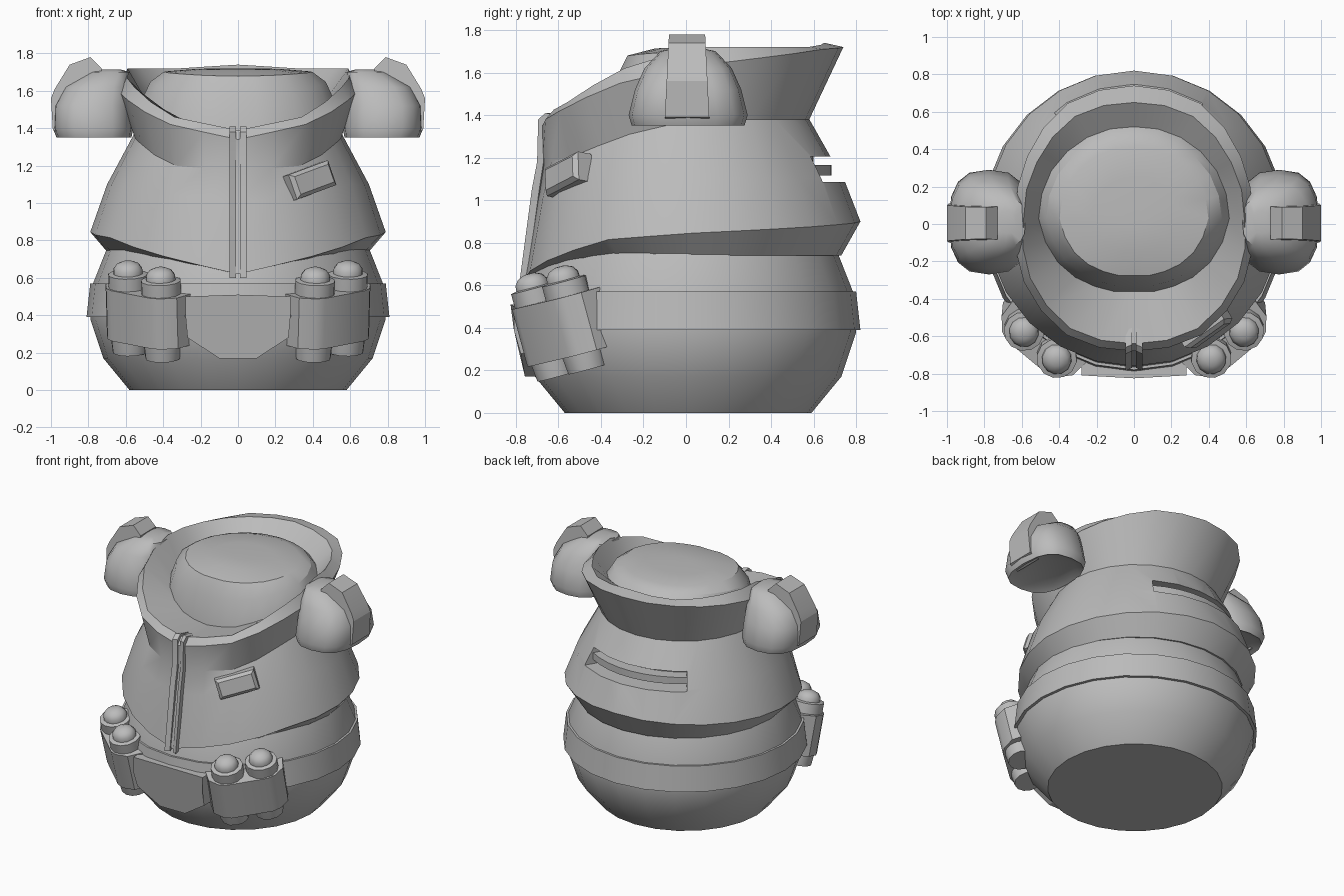
import bpy, bmesh
from math import sin, cos, pi, radians
from mathutils import Vector, Matrix

if "Cube" in bpy.data.objects:
    bpy.data.objects.remove(bpy.data.objects["Cube"], do_unlink=True)

grey = bpy.data.materials.new("plain grey")
grey.use_nodes = True
grey.diffuse_color = (0.5, 0.5, 0.5, 1)
grey.node_tree.nodes["Principled BSDF"].inputs["Base Color"].default_value = (0.5, 0.5, 0.5, 1)

SEG = 24


def finish(bm, name, smooth=32):
    bmesh.ops.recalc_face_normals(bm, faces=bm.faces)
    mesh = bpy.data.meshes.new(name)
    bm.to_mesh(mesh)
    bm.free()
    mesh.materials.append(grey)
    ob = bpy.data.objects.new(name, mesh)
    bpy.context.collection.objects.link(ob)
    shade(ob, smooth)
    return ob


def shade(ob, angle):
    bpy.ops.object.select_all(action='DESELECT')
    ob.select_set(True)
    bpy.context.view_layer.objects.active = ob
    bpy.ops.object.shade_smooth_by_angle(angle=radians(angle))


def loft(bm, rings, closed=False):
    """Bridge rings of points; cap both ends unless closed into a tube."""
    loops = [[bm.verts.new(p) for p in ring] for ring in rings]
    n = len(loops[0])
    pairs = list(zip(loops, loops[1:]))
    if closed:
        pairs.append((loops[-1], loops[0]))
    else:
        bm.faces.new(loops[0])
        bm.faces.new(loops[-1])
    for a, b in pairs:
        for i in range(n):
            j = (i + 1) % n
            bm.faces.new((a[i], a[j], b[j], b[i]))


def circle(r, z, cy=0.01):
    return [(r * sin(2 * pi * i / SEG), cy - r * cos(2 * pi * i / SEG), z) for i in range(SEG)]


def prism(bm, outline, to_a, to_b):
    """Extrude a 2D outline between two point mappings."""
    loft(bm, [[to_a(*p) for p in outline], [to_b(*p) for p in outline]])


def keyed(keys, i):
    """Value at step i, from keys every 30 degrees, front to back, mirrored."""
    k = min(i, SEG - i) / 2
    a = int(k)
    return keys[a] + (keys[min(a + 1, 6)] - keys[a]) * (k - a)


def shaped(radii, heights):
    return [(keyed(radii, i) * sin(2 * pi * i / SEG),
             0.03 - keyed(radii, i) * cos(2 * pi * i / SEG),
             keyed(heights, i)) for i in range(SEG)]


# Round lower body
bm = bmesh.new()
loft(bm, [circle(r, z) for r, z in ((.58, 0), (.72, .17), (.79, .38), (.775, .57), (.70, .76))])
finish(bm, "lower_body")

# Belt
bm = bmesh.new()
loft(bm, [circle(r, z) for r, z in ((.76, .39), (.81, .39), (.79, .57), (.74, .57))], closed=True)
finish(bm, "belt")

# Jacket with flared collar and the flat-topped head inside it
head_r = [.39, .42, .47, .51, .51, .50, .49]
head_z = [1.37, 1.40, 1.48, 1.56, 1.61, 1.64, 1.65]
rings = [
    shaped([.70] * 7, [.63, .69, .74, .74, .74, .74, .74]),
    shaped([.79] * 7, [.62, .715, .815, .845, .865, .885, .90]),
    shaped([.73, .72, .70, .70, .70, .71, .72], [1.0, 1.05, 1.1, 1.1, 1.1, 1.1, 1.08]),
    shaped([.705, .665, .59, .55, .55, .55, .55], [1.17, 1.20, 1.31, 1.38, 1.38, 1.38, 1.38]),
    shaped([.71, .72, .68, .63, .66, .71, .71], [1.34, 1.42, 1.55, 1.63, 1.67, 1.71, 1.72]),
    shaped([.67, .68, .64, .59, .60, .63, .62], [1.39, 1.46, 1.62, 1.72, 1.72, 1.72, 1.74]),
    shaped(head_r, head_z),
]
# each head ring: scale, share of the rise up to the crown
for s, rise in ((.92, .55), (.78, .88), (.45, .98), (.12, 1)):
    rings.append(shaped([r * s for r in head_r], [z + (1.72 - z) * rise for z in head_z]))
bm = bmesh.new()
loft(bm, rings)
jacket = finish(bm, "jacket", 28)


def arc_block(name, r0, r1, z0, z1, a0, a1, steps=8):
    """Curved bar around the back, angles in degrees from the back towards -x."""
    sections = []
    for i in range(steps + 1):
        a = radians(a0 + (a1 - a0) * i / steps)
        sections.append([(-r * sin(a), .03 + r * cos(a), z)
                         for r, z in ((r0, z0), (r1, z0), (r1, z1), (r0, z1))])
    b = bmesh.new()
    loft(b, sections)
    return finish(b, name)


# Curved slot in the back of the jacket, with a rail inside
cutter = arc_block("slot_cutter", .57, .85, 1.085, 1.205, -31, 37)
cutter.hide_render = True
cut = jacket.modifiers.new("slot", 'BOOLEAN')
cut.operation = 'DIFFERENCE'
cut.solver = 'EXACT'
cut.object = cutter
bpy.ops.object.select_all(action='DESELECT')
bpy.context.view_layer.objects.active = jacket
jacket.select_set(True)
bpy.ops.object.modifier_apply(modifier="slot")
bpy.data.objects.remove(cutter, do_unlink=True)
shade(jacket, 28)
arc_block("slot_rail", .55, .655, 1.115, 1.165, -32, 38)

# Front zip: two raised rails over the collar edge
path = [(-.75, .61), (-.69, 1.05), (-.67, 1.18), (-.67, 1.34), (-.58, 1.36)]
outer = [(-.785, .60), (-.725, 1.05), (-.70, 1.18), (-.695, 1.38), (-.66, 1.41), (-.57, 1.39)]
for side, label in ((1, "left"), (-1, "right")):
    bm = bmesh.new()
    prism(bm, outer + path[::-1],
          lambda y, z: (side * .012, y + .015, z), lambda y, z: (side * .045, y, z))
    finish(bm, label + "_zip_rail", 20)

# Chest patch with sloped edges
out = Vector((.54, -.84, .16)).normalized()
across = Vector((.84, .54, 0)).normalized()
tilt = Matrix.Rotation(radians(17), 3, out)
up = tilt @ out.cross(across)
across = tilt @ across
bm = bmesh.new()
mid = Vector((.385, -.56, 1.12))
loft(bm, [[mid + across * (w * sx) + up * (h * sy) + out * d
           for sx, sy in ((-1, -1), (1, -1), (1, 1), (-1, 1))]
          for w, h, d in ((.135, .07, -.05), (.135, .07, .025), (.115, .05, .045))])
finish(bm, "chest_patch", 15)

# Buckle plate, leaning back towards its lower edge
bm = bmesh.new()
plate = [(-.28, .50), (0, .51), (.28, .50), (.28, .39), (.27, .28), (.1, .17),
         (-.1, .17), (-.27, .28), (-.28, .39)]
prism(bm, plate, lambda x, z: (x, -.60, z),
      lambda x, z: (x, -.825 + .2 * x * x + max(0, .39 - z) * .3, z))
finish(bm, "buckle_plate", 20)

# Twin-canister pouches on the belt
for side, label in ((1, "left"), (-1, "right")):
    t = Vector((side * .77, .64, .15)).normalized()
    n = Vector((side * .64, -.77, 0))
    lean = (Vector((0, 0, 1)) + n * .22 - t * .15).normalized()
    n = (n - lean * n.dot(lean)).normalized()
    centre = Vector((side * .495, -.595, .41))

    def local(a, b, c):
        return centre + t * a + n * b + lean * c

    band = [(-.26, -.08), (-.25, .03), (-.19, .095), (-.14, .115), (.14, .115),
            (.19, .095), (.25, .03), (.26, -.08)]
    bm = bmesh.new()
    prism(bm, band, lambda a, b: local(a, b, -.15), lambda a, b: local(a, b, .13))
    finish(bm, label + "_pouch_band", 35)

    for k, pos in enumerate((-.115, .115)):
        bm = bmesh.new()
        profile = [(.095, -.23), (.108, -.1), (.108, .20), (.08, .205),
                   (.078, .23), (.06, .255), (.025, .27)]
        loft(bm, [[local(pos + r * cos(2 * pi * i / 12), r * sin(2 * pi * i / 12), c)
                   for i in range(12)] for r, c in profile])
        finish(bm, f"{label}_canister_{k + 1}", 40)

# Shoulder pads: bulky dome with a bevelled lower edge, and a raised strap
for side, label in ((1, "left"), (-1, "right")):
    bm = bmesh.new()
    # centre x, half width, half depth, height
    levels = [(.77, .15, .21, 1.375), (.77, .20, .265, 1.35), (.775, .215, .28, 1.40),
              (.775, .21, .25, 1.52), (.75, .18, .205, 1.62), (.69, .11, .13, 1.70),
              (.68, .05, .06, 1.715)]

    def corner(v):
        return (1 if v > 0 else -1) * abs(v) ** .75

    loft(bm, [[(side * (cx + w * corner(cos(2 * pi * i / 16))),
                .01 + d * corner(sin(2 * pi * i / 16)), z) for i in range(16)]
              for cx, w, d, z in levels])
    finish(bm, label + "_shoulder_pad", 40)

    strap = [(.72, 1.62), (.73, 1.72), (.79, 1.78), (.90, 1.74), (.98, 1.61),
             (1.0, 1.56), (.99, 1.39), (.92, 1.36), (.85, 1.58)]
    bm = bmesh.new()
    prism(bm, strap, lambda x, z: (side * x, -.08 - (1.78 - z) * .05, z),
          lambda x, z: (side * x, .09 + (1.78 - z) * .05, z))
    finish(bm, label + "_shoulder_strap", 25)
